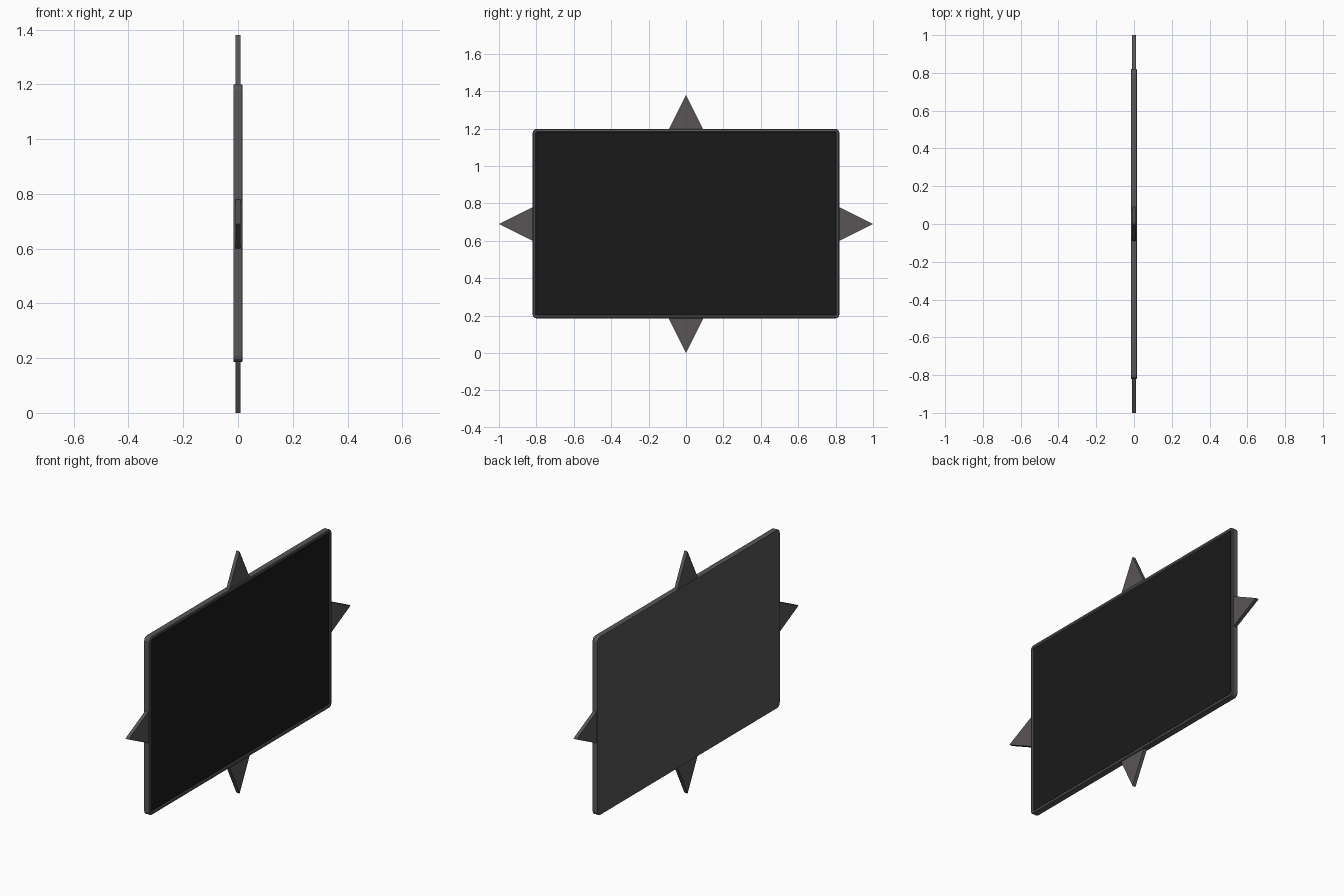
import bpy, bmesh, math

if "Cube" in bpy.data.objects:
    bpy.data.objects.remove(bpy.data.objects["Cube"])

CZ = 0.69          # height of the common centre


def material(name, col):
    m = bpy.data.materials.new(name)
    m.diffuse_color = (*col, 1)
    m.use_nodes = True
    m.node_tree.nodes["Principled BSDF"].inputs["Base Color"].default_value = m.diffuse_color
    return m


frame_mat = material("dark_grey", (0.10, 0.095, 0.097))
star_mat = material("warm_grey", (0.10, 0.09, 0.092))
screen_mat = material("black", (0.01, 0.01, 0.01))


def rounded_rect(hy, hz, r, seg=3):
    pts = []
    for i, (sy, sz) in enumerate([(1, 1), (-1, 1), (-1, -1), (1, -1)]):
        for k in range(seg + 1):
            a = math.pi / 2 * (i + k / seg)
            pts.append((sy * (hy - r) + r * math.cos(a),
                        sz * (hz - r) + r * math.sin(a)))
    return pts


def loft(name, rings, mat, z=CZ):
    """Bridge (x, [(y, z)...]) outlines in order and cap both ends."""
    bm = bmesh.new()
    loops = [[bm.verts.new((x, p[0], p[1] + z)) for p in pts] for x, pts in rings]
    n = len(loops[0])
    for a, b in zip(loops, loops[1:]):
        for i in range(n):
            j = (i + 1) % n
            bm.faces.new((a[i], a[j], b[j], b[i]))
    bm.faces.new(loops[0][::-1])
    bm.faces.new(loops[-1])
    bmesh.ops.recalc_face_normals(bm, faces=bm.faces)
    me = bpy.data.meshes.new(name)
    bm.to_mesh(me)
    bm.free()
    me.materials.append(mat)
    ob = bpy.data.objects.new(name, me)
    bpy.context.collection.objects.link(ob)
    return ob


# Panel housing with a shallow sloped recess on the +x side
HY, HZ = 0.82, 0.507
loft("panel_frame", [
    (-0.017, rounded_rect(HY, HZ, 0.022)),
    (0.014, rounded_rect(HY, HZ, 0.022)),
    (0.017, rounded_rect(HY - 0.004, HZ - 0.004, 0.018)),
    (0.017, rounded_rect(HY - 0.014, HZ - 0.014, 0.008)),
    (0.012, rounded_rect(HY - 0.019, HZ - 0.019, 0.003)),
], frame_mat, z=0.692)

# Black screen set into the recess
loft("screen", [
    (0.0115, rounded_rect(HY - 0.019, HZ - 0.019, 0.003)),
    (0.0130, rounded_rect(HY - 0.019, HZ - 0.019, 0.003)),
], screen_mat, z=0.692)

# Four-pointed star whose tips stick out around the panel
star = []
for i in range(4):
    a = math.pi / 2 * i
    tip = 1.0 if i % 2 == 0 else CZ
    star.append((tip * math.cos(a), tip * math.sin(a)))
    b = a + math.pi / 4
    # inner notch, placed so that every spike is 0.18 wide at the panel edge
    star.append((math.copysign(0.23, math.cos(b)) * 1.45,
                 math.copysign(0.23, math.sin(b)) * 1.45))


# Each spike as its own flat prism running into the panel
def spike(name, ty, tz):
    d = 0.24
    length = math.hypot(ty, tz)
    uy, uz = ty / length, tz / length
    w = d / 2
    by, bz = ty - uy * d, tz - uz * d
    tri = [(ty, tz), (by - uz * w, bz + uy * w), (by + uz * w, bz - uy * w)]
    loft(name, [(-0.01, tri), (0.01, tri)], star_mat)


for name, ty, tz in [("spike_top", 0, CZ), ("spike_bottom", 0, -CZ),
                     ("spike_right", 1, 0), ("spike_left", -1, 0)]:
    spike(name, ty, tz)
